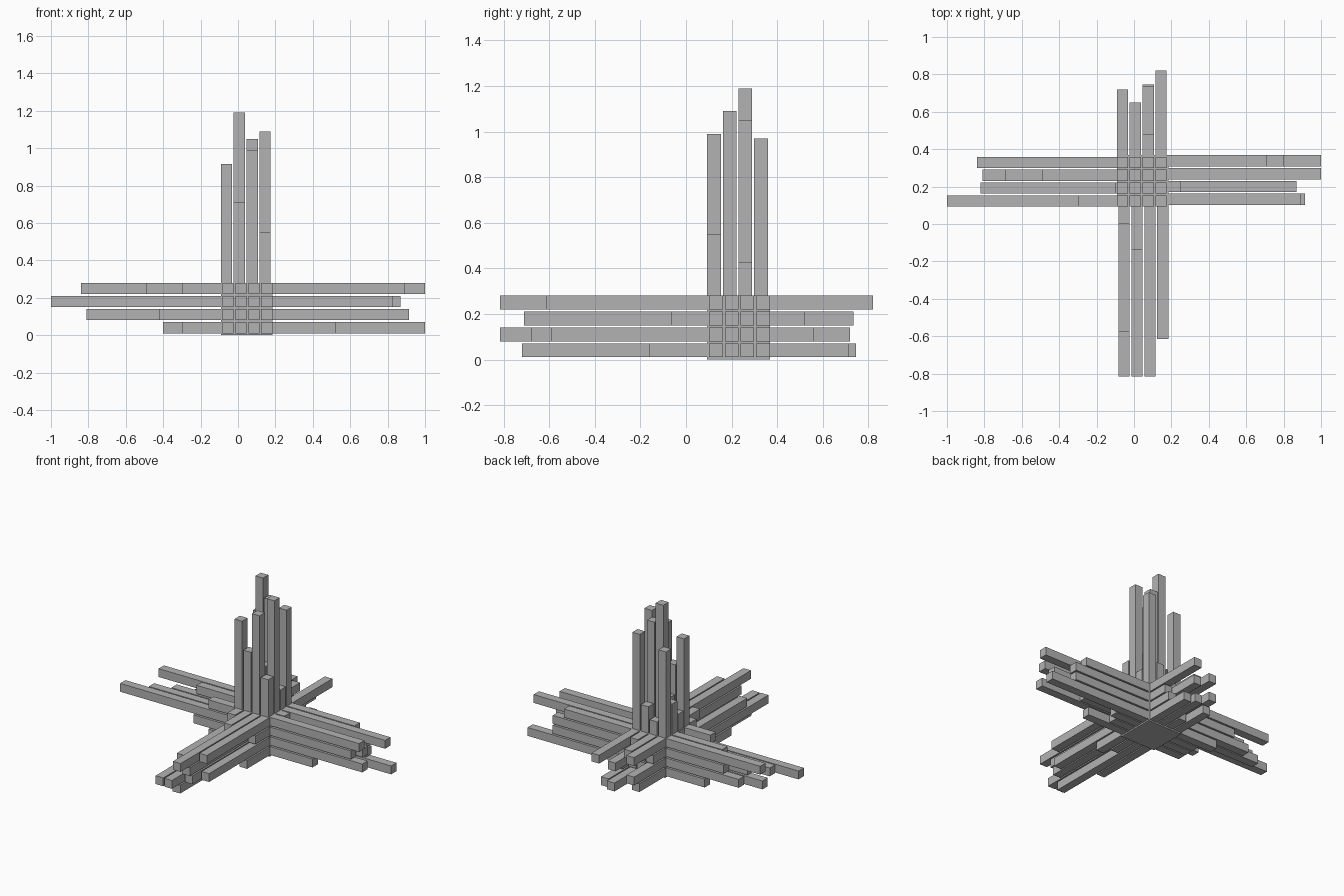
import bpy, bmesh
from mathutils import Vector

cube = bpy.data.objects.get("Cube")
if cube:
    bpy.data.objects.remove(cube, do_unlink=True)

grey = bpy.data.materials.new("concrete_grey")
grey.use_nodes = True
colour = (0.45, 0.45, 0.45, 1)
grey.diffuse_color = colour
grey.node_tree.nodes["Principled BSDF"].inputs["Base Color"].default_value = colour

CORE_LOW = Vector((-0.092, 0.093, 0))
CORE_HIGH = Vector((0.184, 0.368, 0.28))
WIDTH = 0.06
X, Y, Z = range(3)


def add_box(bm, low, high):
    """Add one axis-aligned box between two corners."""
    corners = bmesh.ops.create_cube(bm, size=1)["verts"]
    for v in corners:
        v.co = Vector([low[k] if v.co[k] < 0 else high[k] for k in range(3)])


def finish(name, bm):
    mesh = bpy.data.meshes.new(name)
    bm.to_mesh(mesh)
    bm.free()
    mesh.materials.append(grey)
    bpy.context.collection.objects.link(bpy.data.objects.new(name, mesh))


def slot(axis, index, flush_high):
    """Span of one of the four beam slots across a face of the core."""
    pitch = (CORE_HIGH[axis] - CORE_LOW[axis]) / 4
    start = CORE_LOW[axis] + index * pitch
    if flush_high:
        start += pitch - WIDTH
    return start, start + WIDTH


def beam_bundle(name, along, sign, across, rise, high_across, high_rise, tips):
    """Four by four beams growing from one face of the core to their tips."""
    bm = bmesh.new()
    for j, row in enumerate(tips):
        for i, tip in enumerate(row):
            root = (CORE_HIGH if sign > 0 else CORE_LOW)[along] - sign * 0.01
            low, high = Vector(), Vector()
            low[along], high[along] = sorted((root, tip))
            low[across], high[across] = slot(across, i, high_across)
            low[rise], high[rise] = slot(rise, j, high_rise)
            add_box(bm, low, high)
    finish(name, bm)


# Central block
block = bmesh.new()
add_box(block, CORE_LOW, CORE_HIGH)
finish("core_block", block)

# Horizontal bundles: rows run from the bottom layer to the top layer
beam_bundle("left_beams", X, 1, Y, Z, True, True, [
    (.52, .35, .40, 1), (.915, .6, .6, .8), (.825, .87, .6, .8), (.89, .25, 1, .71)])
beam_bundle("right_beams", X, -1, Y, Z, False, True, [
    (-.3, -.3, -.3, -.4), (-.42, -.35, -.81, -.67),
    (-1, -.82, -.69, -.55), (-.3, -.1, -.49, -.84)])
beam_bundle("front_beams", Y, -1, X, Z, True, True, [
    (-.4, -.72, -.1, -.16), (-.815, -.815, -.68, -.59),
    (-.575, -.1, -.71, -.065), (0, -.14, -.815, -.615)])
beam_bundle("back_beams", Y, 1, X, Z, False, True, [
    (.66, .5, .745, .715), (.72, .5, .5, .56), (.5, .5, .735, .52), (.72, .65, .48, .82)])

# Tower bundle: rows run from the front to the back
beam_bundle("tower_beams", Z, 1, X, Y, False, False, [
    (.915, .71, .99, .55), (.4, .5, .6, 1.09), (.5, 1.19, 1.05, .425), (.9, .38, .47, .97)])
